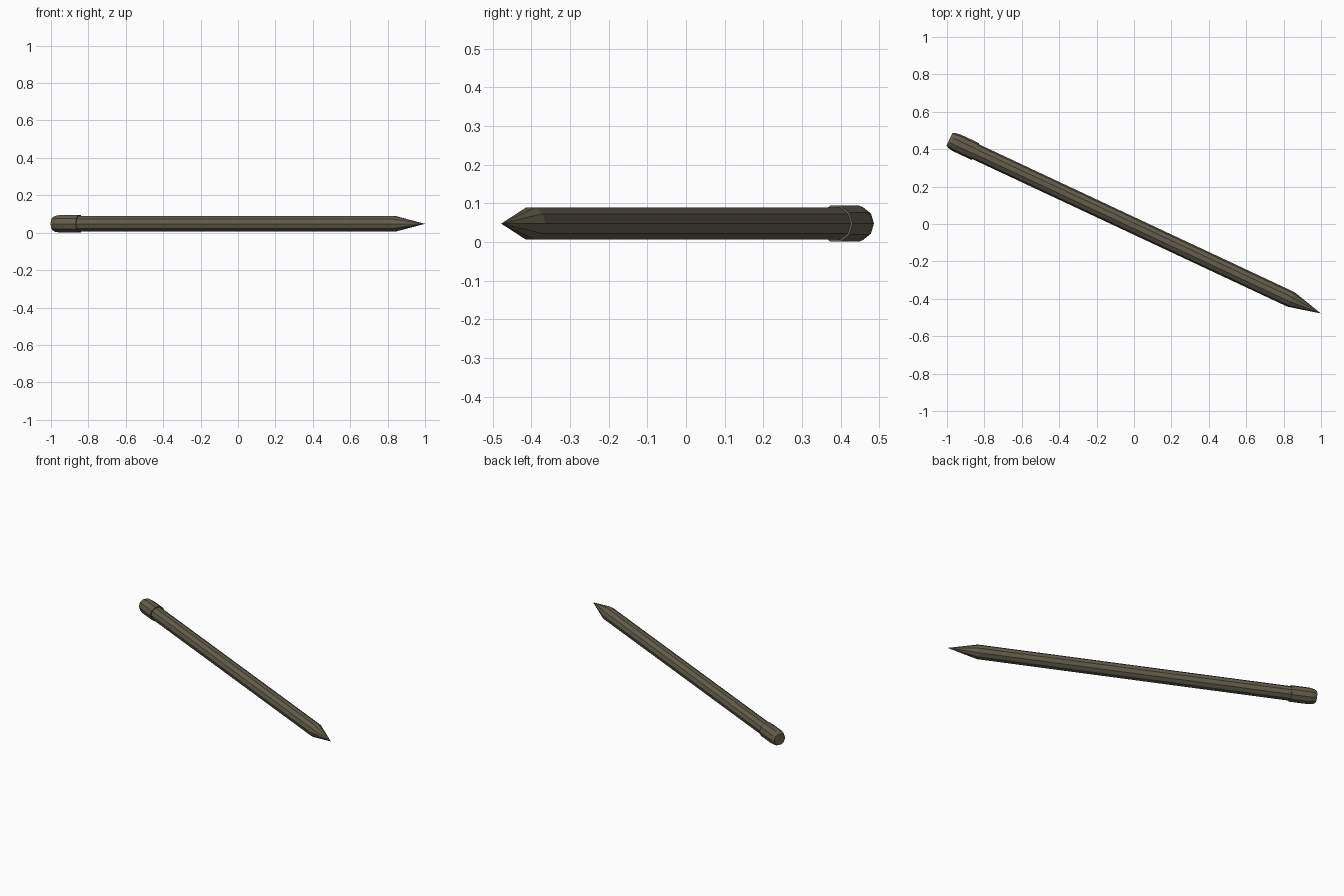
import bpy, math
from mathutils import Matrix

if "Cube" in bpy.data.objects:
    bpy.data.objects.remove(bpy.data.objects["Cube"])

SIDES = 10
olive = bpy.data.materials.new("dark olive grey")
olive.diffuse_color = (0.125, 0.11, 0.075, 1)
olive.use_nodes = True
olive.node_tree.nodes["Principled BSDF"].inputs["Base Color"].default_value = olive.diffuse_color

# pencil axis: lies flat, turned in plan
AXIS = Matrix.Translation((0, -0.010, 0.0475)) @ Matrix.Rotation(math.radians(-25.1), 4, 'Z')


def lathe(name, profile):
    """Faceted solid along local x from (position, radius) pairs."""
    verts, rings, faces = [], [], []
    for t, r in profile:
        n = SIDES if r > 0 else 1
        rings.append(list(range(len(verts), len(verts) + n)))
        for i in range(n):
            a = 2 * math.pi * i / SIDES
            verts.append((t, r * math.cos(a), r * math.sin(a)))
    for a, b in zip(rings, rings[1:]):
        for i in range(SIDES):
            j = (i + 1) % SIDES
            if len(b) == 1:
                faces.append((a[j], a[i], b[0]))
            else:
                faces.append((a[j], a[i], b[i], b[j]))
    faces.append(tuple(rings[0]))
    if len(rings[-1]) > 1:
        faces.append(tuple(reversed(rings[-1])))
    for f in range(len(faces)):
        faces[f] = tuple(reversed(faces[f]))
    me = bpy.data.meshes.new(name)
    me.from_pydata(verts, [], faces)
    me.materials.append(olive)
    ob = bpy.data.objects.new(name, me)
    ob.matrix_world = AXIS
    bpy.context.collection.objects.link(ob)
    return ob


# shaft with sharpened point
lathe("shaft_and_point", [(-1.0, 0.0432), (0.926, 0.0432), (1.104, 0)])
# eraser cap with a rounded end
lathe("eraser_cap", [(-1.090, 0.036), (-1.076, 0.044), (-1.048, 0.049), (-0.936, 0.049)])
